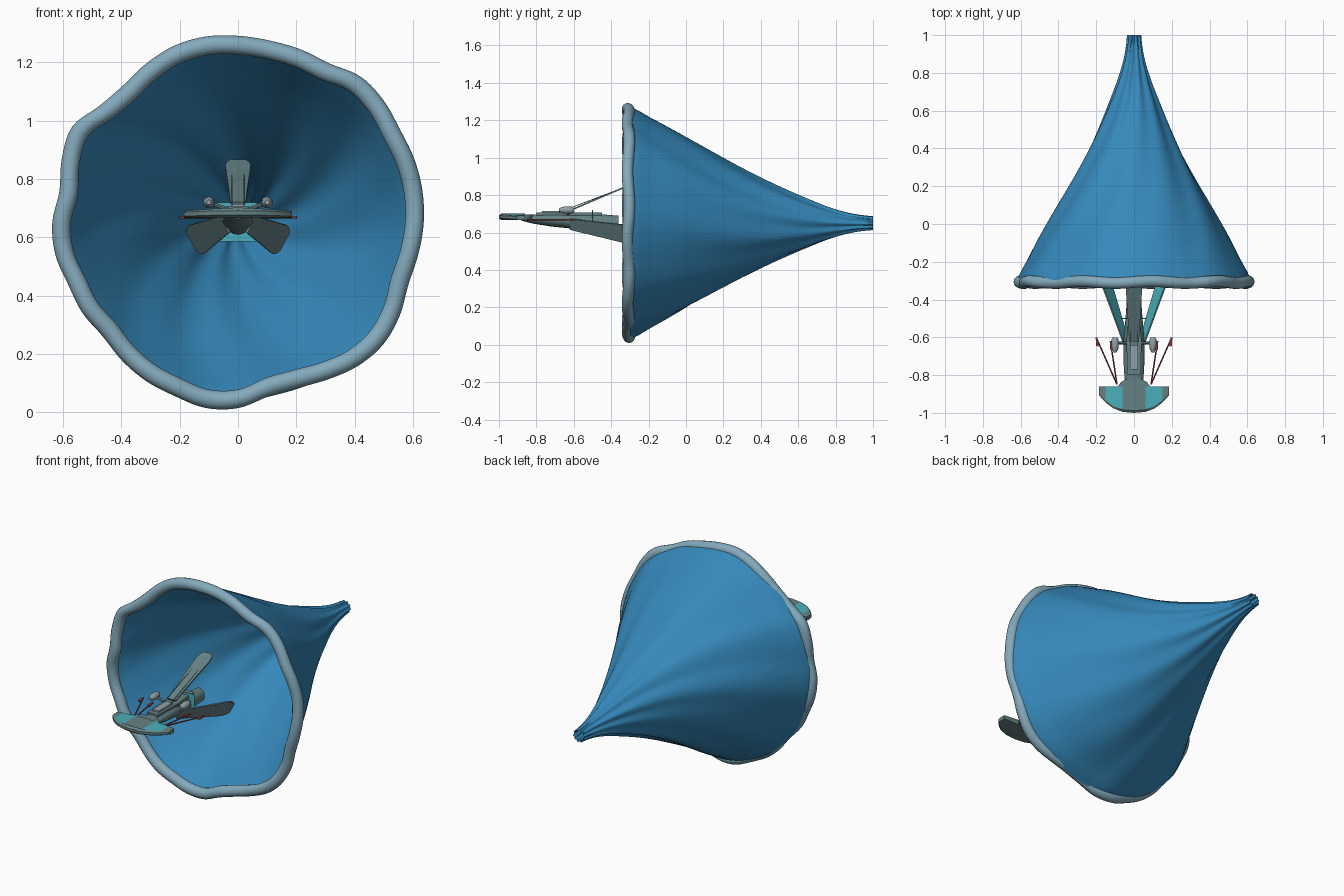
import bpy, bmesh, math
from mathutils import Vector

cube = bpy.data.objects.get("Cube")
if cube:
    bpy.data.objects.remove(cube)

CZ = 0.65  # height of the funnel axis


def material(name, r, g, b):
    m = bpy.data.materials.new(name)
    m.use_nodes = True
    m.diffuse_color = (r, g, b, 1)
    m.node_tree.nodes["Principled BSDF"].inputs["Base Color"].default_value = (r, g, b, 1)
    return m


BLUE = material("funnel blue", 0.036, 0.25, 0.50)
RIM = material("rim grey blue", 0.23, 0.40, 0.50)
HULL = material("hull grey green", 0.13, 0.22, 0.23)
TEAL = material("panel teal", 0.07, 0.43, 0.50)
RED = material("oar red", 0.30, 0.05, 0.05)
PALE = material("pod grey", 0.28, 0.36, 0.40)


def make(name, verts, faces, mats, smooth=None, rule=None):
    """Mesh object; rule picks a material slot from each face."""
    me = bpy.data.meshes.new(name)
    me.from_pydata(verts, [], faces)
    bm = bmesh.new()
    bm.from_mesh(me)
    bmesh.ops.recalc_face_normals(bm, faces=bm.faces)
    bm.to_mesh(me)
    bm.free()
    for m in mats:
        me.materials.append(m)
    ob = bpy.data.objects.new(name, me)
    bpy.context.collection.objects.link(ob)
    for p in me.polygons:
        p.use_smooth = smooth is not None
        if rule:
            p.material_index = rule(p)
    if smooth:
        bpy.ops.object.select_all(action="DESELECT")
        ob.select_set(True)
        bpy.context.view_layer.objects.active = ob
        bpy.ops.object.shade_smooth_by_angle(angle=math.radians(smooth))
    return ob


def loft(name, rings, mats, smooth=40, caps=True, closed=False, rule=None):
    """Skin a list of equally sized closed rings."""
    n, k = len(rings[0]), len(rings)
    verts = [v for ring in rings for v in ring]
    faces = []
    for i in range(k if closed else k - 1):
        a, b = i * n, (i + 1) % k * n
        for j in range(n):
            m = (j + 1) % n
            faces.append((a + j, a + m, b + m, b + j))
    if caps:
        faces += [tuple(range(n)), tuple(range((k - 1) * n, k * n))]
    return make(name, verts, faces, mats, smooth, rule)


def rod(name, a, b, r, mat, sides=6):
    a, b = Vector(a), Vector(b)
    u = (b - a).orthogonal().normalized()
    w = (b - a).normalized().cross(u)
    ang = [math.tau * i / sides for i in range(sides)]
    rings = [[p + r * (u * math.cos(t) + w * math.sin(t)) for t in ang] for p in (a, b)]
    return loft(name, rings, [mat])


def plate(name, outline, z0, z1, mats):
    return loft(name, [[(x, y, z) for x, y in outline] for z in (z0, z1)], mats, smooth=30)


def spline(p0, p1, p2, p3, f):
    return p1 + 0.5 * f * (p2 - p0 + f * (2 * p0 - 5 * p1 + 4 * p2 - p3
                                          + f * (3 * (p1 - p2) + p3 - p0)))


# Uneven outer radius of the mouth, every 10 degrees
MOUTH = [.637, .642, .643, .641, .652, .654, .630, .632, .634, .641, .648, .645,
         .630, .614, .622, .657, .643, .622, .637, .636, .620, .617, .606, .618,
         .628, .633, .645, .636, .605, .603, .620, .641, .650, .640, .622, .628]


def mouth(t):
    s = (t / math.tau % 1) * len(MOUTH)
    i = int(s)
    return spline(*[MOUTH[(i + d) % len(MOUTH)] for d in (-1, 0, 1, 2)], s - i)


# Funnel radius along y, evenly spaced from the mouth to the throat
PROFILE = [.617, .557, .495, .428, .360, .295, .235, .180, .130, .084, .050, .034]


def profile(t):
    s = min(t, 0.9999) * (len(PROFILE) - 1)
    i = int(s)
    pts = [PROFILE[max(0, min(len(PROFILE) - 1, i + d))] for d in (-1, 0, 1, 2)]
    return spline(*pts, s - i)


# Funnel: twisted, fluted sheet open at both ends
rings = []
for i in range(49):
    t = i / 48
    ring = []
    for j in range(144):
        a = math.tau * j / 144
        lobe = a + 0.9 * t
        flute = 1 + (0.012 * min(1, 3 * t) + 0.10 * t ** 4) * math.sin(10 * lobe)
        r = profile(t) * flute * (0.6 + 0.4 * mouth(lobe) / 0.633)
        ring.append((r * math.cos(a), -0.3 + 1.3 * t, CZ + r * math.sin(a)))
    rings.append(ring)
loft("funnel", rings, [BLUE], smooth=60, caps=False)

# Thick wavy rim
rings = []
for i in range(180):
    a = math.tau * i / 180
    ring = []
    for j in range(14):
        b = math.tau * j / 14
        r = mouth(a) - 0.032 + 0.032 * math.cos(b)
        y = -0.308 + 0.005 * math.sin(10 * a) + 0.031 * math.sin(b)
        ring.append((r * math.cos(a), y, CZ + r * math.sin(a)))
    rings.append(ring)
loft("rim", rings, [RIM], smooth=60, caps=False, closed=True)

# Ship hull: tapered oval body (y, half width, half height, centre height)
rings = []
for y, w, h, z in ((-.88, .035, .012, .675), (-.82, .05, .024, .672), (-.72, .056, .036, .668),
                   (-.6, .054, .042, .662), (-.5, .045, .046, .655), (-.36, .035, .04, .65)):
    rings.append([(w * math.cos(t), y, z + h * math.sin(t))
                  for t in [math.tau * k / 16 for k in range(16)]])
loft("hull", rings, [HULL])

# Cockpit and deck on top of the hull
plate("deck", [(-.035, -.8), (.035, -.8), (.04, -.62), (.025, -.45), (-.025, -.45), (-.04, -.62)],
      0.69, 0.706, [HULL])
plate("canopy", [(-.02, -.77), (.02, -.77), (.022, -.64), (-.022, -.64)], 0.70, 0.714, [PALE])

# Bow wing: curved front edge, split in strips so panels can be coloured
cuts = [-.185, -.17, -.15, -.11, -.06, 0, .06, .11, .15, .17, .185]
rings = []
for x in cuts:
    front = -0.9 - 0.1 * (1 - (abs(x) / 0.19) ** 2.6)
    back = -0.86
    z = 0.684 - 0.15 * x * x
    h = 0.011 + 0.007 * (1 - abs(x) / 0.19)
    rings.append([(x, front, z - .007), (x, front, z + .007), (x, front + .012, z + h),
                  (x, back, z + h), (x, back, z - h), (x, front + .012, z - h)])
loft("bow_wing", rings, [HULL, TEAL], smooth=25,
     rule=lambda p: 1 if .06 < abs(p.center.x) < .15 and p.normal.z > .9 else 0)
arc = [math.pi * k / 10 for k in range(11)]
plate("bow_collar", [(.085 * math.cos(t), -.87 + .055 * math.sin(t)) for t in arc],
      0.668, 0.696, [HULL])

# Three swept tail blades, dark outside and teal inside
for label, deg, reach, wide in (("top", 90, .195, 1), ("left", -28, .178, 1.25),
                                ("right", 208, .178, 1.25)):
    a = math.radians(deg)
    out = Vector((math.cos(a), 0, math.sin(a)))
    side = Vector((-math.sin(a), 0, math.cos(a)))
    origin = Vector((0, 0, 0.668))
    root = origin + out * 0.05 + Vector((0, -.62, 0))
    tip = origin + out * reach + Vector((0, -.28, 0))
    nrm = (tip - root).cross(side).normalized()
    if nrm.dot(out) < 0:
        nrm = -nrm
    half = [(0, .026), (.5, .036), (.86, .044), (.95, .038), (1, .026)]
    edge = half + [(f, -w) for f, w in reversed(half)]
    rings = [[root.lerp(tip, f) + side * w * wide + nrm * d for f, w in edge]
             for d in (-.004, .004)]
    loft(label + "_tail_blade", rings, [HULL, TEAL], smooth=30,
         rule=lambda p, n=nrm: 1 if p.normal.dot(n) < -.9 else 0)

# Square panel across the hull, ahead of the blades
loft("cross_panel", [[(x, y, z) for x, z in ((-.07, .585), (.066, .585), (.066, .72), (-.07, .72))]
                     for y in (-.502, -.498)], [TEAL])

for s, label in ((1, "left"), (-1, "right")):
    # Side pods on short arms
    rings = []
    for y, r in ((-.68, .008), (-.66, .017), (-.635, .02), (-.61, .018), (-.6, .012)):
        rings.append([(s * .1 + r * math.cos(t), y, .72 + r * math.sin(t))
                      for t in [math.tau * k / 12 for k in range(12)]])
    loft(label + "_pod", rings, [PALE], smooth=50)
    rod(label + "_pod_arm", (s * .03, -.63, .695), (s * .1, -.63, .718), .007, HULL)
    # Long thin oars trailing from the bow wing
    for n, (x1, y1) in enumerate(((.2, -.6), (.125, -.62))):
        rod(f"{label}_oar_{n + 1}", (s * .09, -.85, .668), (s * x1, y1, .668), .004, RED)
        plate(f"{label}_oar_{n + 1}_tip", [(s * (x1 - .014), y1 - .05), (s * (x1 + .001), y1 - .045),
              (s * (x1 + .003), y1), (s * (x1 - .006), y1)], .664, .672, [RED])
    # Stay wire from the deck to the top blade
    rod(label + "_stay_wire", (s * .02, -.68, .708), (s * .02, -.36, .83), .002, HULL)
